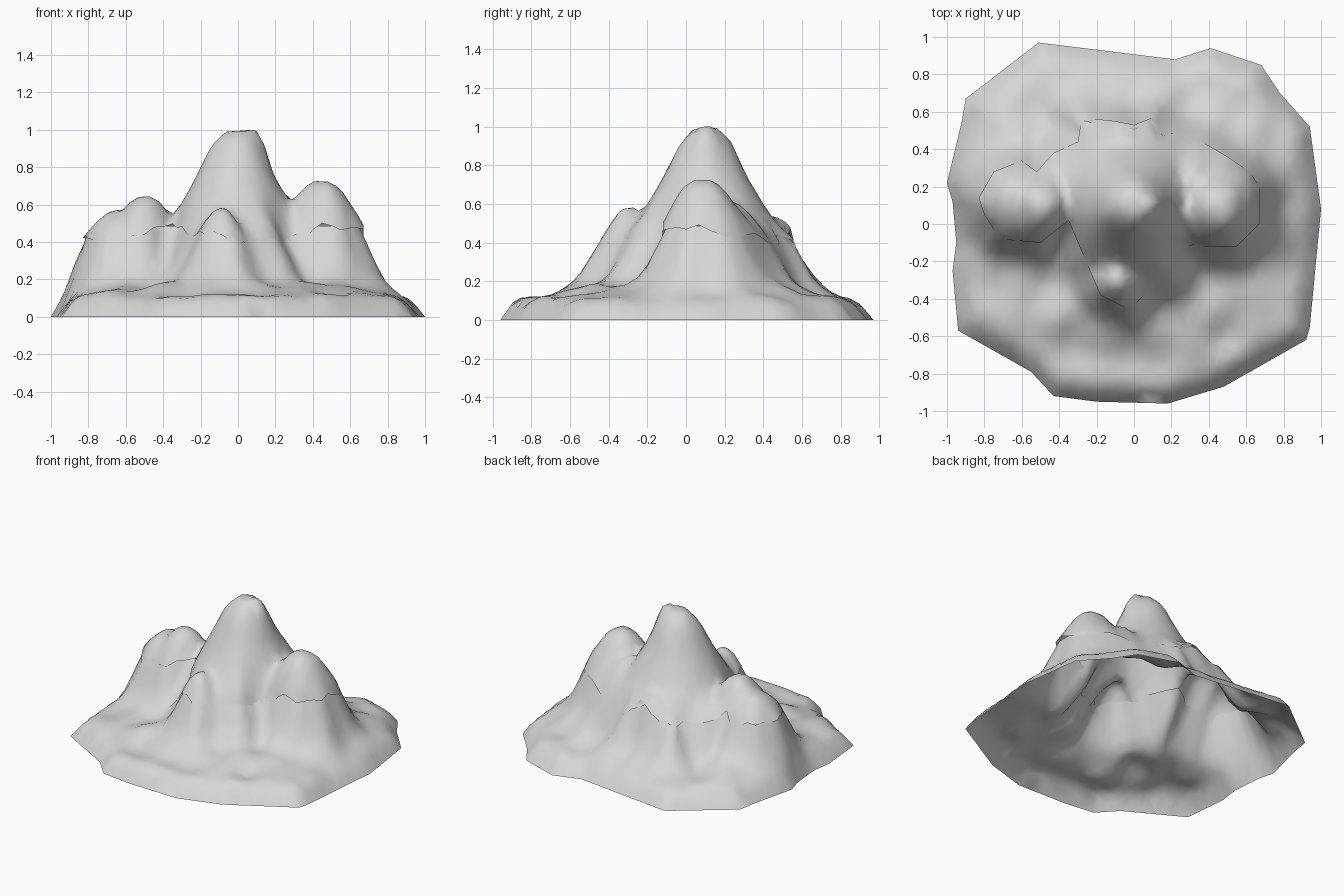
import bpy
import math
import random
from mathutils import Vector, noise
from mathutils.geometry import delaunay_2d_cdt, intersect_point_line

random.seed(4)
default_cube = bpy.data.objects.get("Cube")
if default_cube:
    bpy.data.objects.remove(default_cube, do_unlink=True)

# Single stone colour
stone = bpy.data.materials.new("stone_grey")
stone.use_nodes = True
stone.diffuse_color = (0.68, 0.68, 0.68, 1)
stone_shader = stone.node_tree.nodes["Principled BSDF"]
stone_shader.inputs["Base Color"].default_value = stone.diffuse_color
stone_shader.inputs["Roughness"].default_value = 0.8

# Plan outlines of the ground edge and of the upper rock mass
GROUND_OUTLINE = [
    (1, .08), (.97, .3), (.94, .52), (.78, .7), (.68, .85), (.41, .94),
    (.22, .88), (-.51, .97), (-.9, .67), (-.92, .55), (-1, .22), (-.97, .12),
    (-.95, -.1), (-.97, -.25), (-.94, -.57), (-.55, -.79), (-.43, -.92),
    (-.2, -.95), (.18, -.96), (.48, -.87), (.92, -.62), (.94, -.55)]
SUMMIT_OUTLINE = [
    (.67, .2), (.62, .28), (.5, .36), (.38, .43), (.25, .47), (.15, .5),
    (.1, .57), (0, .53), (-.1, .55), (-.28, .57), (-.3, .44), (-.43, .38),
    (-.52, .28), (-.6, .34), (-.75, .28), (-.83, .14), (-.8, .05),
    (-.72, -.08), (-.62, -.09), (-.5, -.1), (-.35, .02), (-.3, -.1),
    (-.18, -.38), (-.02, -.46), (.08, -.35), (.22, -.28), (.28, -.14),
    (.4, -.12), (.55, -.12), (.67, 0)]

# Peaks and shoulders: x, y, height, radius
PEAKS = [
    (-.01, .1, 1, .45), (.07, .1, 1, .26), (-.5, .1, .65, .28),
    (.45, .09, .73, .35), (-.63, .12, .575, .28), (-.1, -.3, .575, .2),
    (-.05, .47, .54, .2), (.32, .22, .62, .25), (-.3, .25, .54, .18)]
PEAK_SHAPE = [(0, 1), (.13, .985), (.3, .84), (.5, .52), (.7, .25), (1, 0)]
# Apron height by distance from the ground edge, wall share by distance from the top
APRON_SHAPE = [(0, 0), (.06, .08), (.12, .112), (.25, .14), (.5, .18)]
WALL_SHAPE = [(0, 1), (.07, .53), (.11, .28), (.15, .13), (.21, .04), (.3, 0)]
SADDLE = .43


def interpolate(shape, t):
    for (a, low), (b, high) in zip(shape, shape[1:]):
        if t <= b:
            return low + (high - low) * (t - a) / (b - a)
    return shape[-1][1]


def resample(points, step):
    result = []
    for a, b in zip(points, points[1:] + points[:1]):
        a, b = Vector(a), Vector(b)
        count = max(1, round((b - a).length / step))
        result += [a.lerp(b, i / count) for i in range(count)]
    return result


def inset(loop, width):
    result = []
    for i, p in enumerate(loop):
        along = (loop[(i + 1) % len(loop)] - loop[i - 1]).normalized()
        result.append(p + Vector((-along.y, along.x)) * width)
    return result


def inside(p, loop):
    hit = False
    for a, b in zip(loop, loop[1:] + loop[:1]):
        if (a.y > p.y) != (b.y > p.y):
            if p.x < a.x + (b.x - a.x) * (p.y - a.y) / (b.y - a.y):
                hit = not hit
    return hit


def nearest(p, loop):
    best, best_distance = loop[0], math.inf
    for a, b in zip(loop, loop[1:] + loop[:1]):
        t = intersect_point_line(p, a, b)[1]
        q = a.lerp(b, min(1, max(0, t)))
        if (p - q).length < best_distance:
            best, best_distance = q, (p - q).length
    return best, best_distance


def roughness(p, scale):
    return noise.noise(Vector((p.x, p.y, 0)) * scale)


def rock_height(p):
    z = SADDLE
    for x, y, top, radius in PEAKS:
        t = (p - Vector((x, y))).length / radius
        z = max(z, SADDLE + (top - SADDLE) * interpolate(PEAK_SHAPE, t))
    gully = (p - Vector((.28, -.16))).length
    return z - .1 * math.exp(-(gully / .08) ** 2)


def build_surface(name, loops, step, height):
    """Triangulate the area in the first loop, minus the second, and lift it."""
    points, edges = [], []
    for loop in loops:
        start, count = len(points), len(loop)
        points += loop
        edges += [(start + i, start + (i + 1) % count) for i in range(count)]

    def in_area(p):
        return inside(p, loops[0]) and not any(inside(p, h) for h in loops[1:])

    cells = math.ceil(1 / step)
    for i in range(-cells, cells + 1):
        for j in range(-cells, cells + 1):
            p = Vector((i + (j % 2) / 2, j)) * step
            p += Vector((random.uniform(-1, 1), random.uniform(-1, 1))) * step / 5
            if in_area(p) and min(nearest(p, h)[1] for h in loops) > step / 2.5:
                points.append(p)
    flat, _, faces, *_ = delaunay_2d_cdt(points, edges, [], 0, 1e-5)
    kept = [f for f in faces
            if in_area(sum((flat[i] for i in f), Vector((0, 0))) / len(f))]
    used = sorted({i for f in kept for i in f})
    index = {old: new for new, old in enumerate(used)}
    mesh = bpy.data.meshes.new(name)
    mesh.from_pydata([(*flat[i], height(flat[i])) for i in used], [],
                     [[index[i] for i in f] for f in kept])
    mesh.materials.append(stone)
    mesh.shade_smooth()
    obj = bpy.data.objects.new(name, mesh)
    bpy.context.collection.objects.link(obj)
    return obj


ground_loop = resample(GROUND_OUTLINE, .1)
summit_loop = resample(SUMMIT_OUTLINE, .06)
# The slopes end just under the overhanging hem of the summit
slope_top_loop = inset(summit_loop, .025)


def slope_height(p):
    outer = nearest(p, ground_loop)[1]
    top_point, inner = nearest(p, slope_top_loop)
    top = min(.52, rock_height(top_point)) - .035
    apron = interpolate(APRON_SHAPE, outer)
    apron += .05 * roughness(p, 5) * min(1, outer / .2)
    wall = interpolate(WALL_SHAPE, inner) * min(1, outer / .05)
    return max(0, apron + (top - apron) * wall)


def summit_height(p):
    edge = nearest(p, summit_loop)[1]
    hem = .05 * math.exp(-edge / .035)
    ragged = random.uniform(-.025, .015) if edge < .001 else 0
    detail = .02 * roughness(p, 7) * min(1, edge / .1)
    return min(1, rock_height(p) - hem + ragged + detail)


# Lower slopes, open underneath
build_surface("lower_slopes", [ground_loop, slope_top_loop], .05, slope_height)

# Three-peaked summit with a ragged hem
build_surface("summit_peaks", [summit_loop], .04, summit_height)
